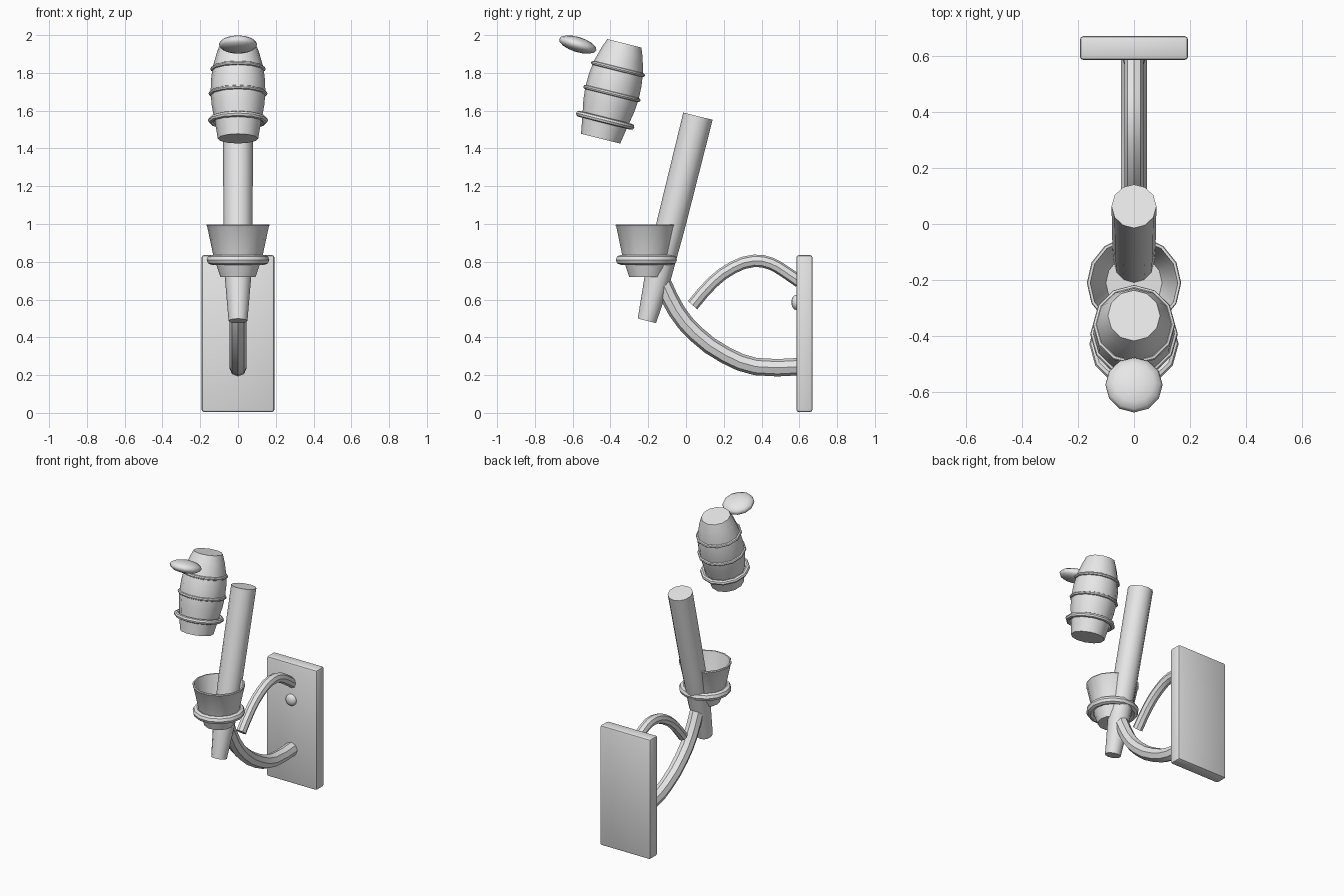
import bpy, bmesh, math
from mathutils import Matrix, Vector

cube = bpy.data.objects.get("Cube")
if cube:
    bpy.data.objects.remove(cube, do_unlink=True)

GREY = (0.8, 0.8, 0.8, 1.0)
metal = bpy.data.materials.new("plain_grey")
metal.use_nodes = True
metal.diffuse_color = GREY
metal.node_tree.nodes["Principled BSDF"].inputs["Base Color"].default_value = GREY

TILT = math.radians(-14)


def finish(obj, angle):
    obj.data.materials.clear()
    obj.data.materials.append(metal)
    bpy.ops.object.select_all(action="DESELECT")
    obj.select_set(True)
    bpy.context.view_layer.objects.active = obj
    bpy.ops.object.shade_smooth_by_angle(angle=math.radians(angle))
    return obj


def from_bmesh(name, bm, matrix, angle=40):
    bmesh.ops.recalc_face_normals(bm, faces=bm.faces)
    mesh = bpy.data.meshes.new(name)
    bm.to_mesh(mesh)
    bm.free()
    obj = bpy.data.objects.new(name, mesh)
    bpy.context.collection.objects.link(obj)
    obj.matrix_world = matrix
    return finish(obj, angle)


def place(y, z, tilt=0.0):
    return Matrix.Translation((0, y, z)) @ Matrix.Rotation(tilt, 4, "X")


def lathe(name, profile, matrix, sides=12, closed=False):
    """Turn (radius, height) points around the local z axis."""
    bm = bmesh.new()
    rings = []
    for r, h in profile:
        angles = [2 * math.pi * i / sides for i in range(sides)]
        rings.append([bm.verts.new((r * math.cos(a), r * math.sin(a), h)) for a in angles])
    pairs = list(zip(rings, rings[1:]))
    if closed:
        pairs.append((rings[-1], rings[0]))
    else:
        bm.faces.new(rings[0])
        bm.faces.new(rings[-1])
    for a, b in pairs:
        for i in range(sides):
            j = (i + 1) % sides
            bm.faces.new((a[i], a[j], b[j], b[i]))
    return from_bmesh(name, bm, matrix)


def ring(name, major, minor, matrix, sides=14):
    steps = [2 * math.pi * i / 8 for i in range(8)]
    section = [(major + minor * math.cos(a), minor * math.sin(a)) for a in steps]
    return lathe(name, section, matrix, sides, closed=True)


def ellipsoid(name, radii, matrix):
    bm = bmesh.new()
    bmesh.ops.create_uvsphere(bm, u_segments=12, v_segments=8, radius=1)
    bmesh.ops.scale(bm, vec=Vector(radii), verts=bm.verts)
    return from_bmesh(name, bm, matrix, 60)


def arm(name, points, radius):
    """Eight-sided tube along a smooth path in the y-z plane."""
    curve = bpy.data.curves.new(name, "CURVE")
    curve.dimensions = "3D"
    curve.resolution_u = 2
    curve.bevel_depth = radius
    curve.bevel_resolution = 2
    curve.use_fill_caps = True
    spline = curve.splines.new("BEZIER")
    spline.bezier_points.add(len(points) - 1)
    for p, (y, z) in zip(spline.bezier_points, points):
        p.co = (0, y, z)
        p.handle_left_type = p.handle_right_type = "AUTO"
    obj = bpy.data.objects.new(name, curve)
    bpy.context.collection.objects.link(obj)
    bpy.ops.object.select_all(action="DESELECT")
    obj.select_set(True)
    bpy.context.view_layer.objects.active = obj
    bpy.ops.object.convert(target="MESH")
    return finish(bpy.context.view_layer.objects.active, 30)


# Wall plate with softened edges
bm = bmesh.new()
bmesh.ops.create_cube(bm, size=1)
bmesh.ops.scale(bm, vec=Vector((0.385, 0.085, 0.83)), verts=bm.verts)
bmesh.ops.bevel(bm, geom=bm.edges[:], offset=0.012, segments=2, profile=0.5, affect="EDGES")
from_bmesh("wall_plate", bm, place(0.627, 0.42))

# Plate stud
ellipsoid("plate_stud", (0.04, 0.025, 0.04), place(0.583, 0.585))

# Curved arms
arm("lower_arm", [(0.6, 0.245), (0.37, 0.245), (0.21, 0.305), (0.05, 0.42),
                  (-0.05, 0.54), (-0.12, 0.68)], 0.046)
arm("upper_arm", [(0.6, 0.695), (0.52, 0.75), (0.45, 0.79), (0.36, 0.805),
                  (0.25, 0.77), (0.14, 0.69), (0.035, 0.57)], 0.033)

# Tilted shaft, narrowing to its foot
lathe("shaft", [(0.05, 0), (0.07, 0.24), (0.077, 0.52), (0.08, 1.117)],
      place(-0.207, 0.487, TILT))

# Hollow cup and its collar
lathe("cup", [(0.093, 0.72), (0.112, 0.775), (0.13, 0.83), (0.163, 0.985), (0.168, 0.992),
              (0.165, 0.998), (0.156, 0.998), (0.153, 0.985), (0.12, 0.83), (0.1, 0.775)],
      place(-0.21, 0), 14)
ring("cup_collar", 0.14, 0.026, place(-0.21, 0.81))

# Tilted barrel with three hoops
barrel = place(-0.452, 1.452, TILT)
lathe("barrel", [(0.107, 0), (0.122, 0.09), (0.139, 0.18), (0.145, 0.25), (0.143, 0.32),
                 (0.134, 0.39), (0.112, 0.47), (0.093, 0.52)], barrel)
for name, height, major, minor in (("lower_hoop", 0.1, 0.143, 0.016),
                                   ("middle_hoop", 0.246, 0.145, 0.011),
                                   ("upper_hoop", 0.38, 0.136, 0.011)):
    ring(name, major, minor, barrel @ Matrix.Translation((0, 0, height)), 12)

# Flat oval knob beside the barrel top
ellipsoid("knob", (0.102, 0.103, 0.04), place(-0.573, 1.95, math.radians(-17)))
